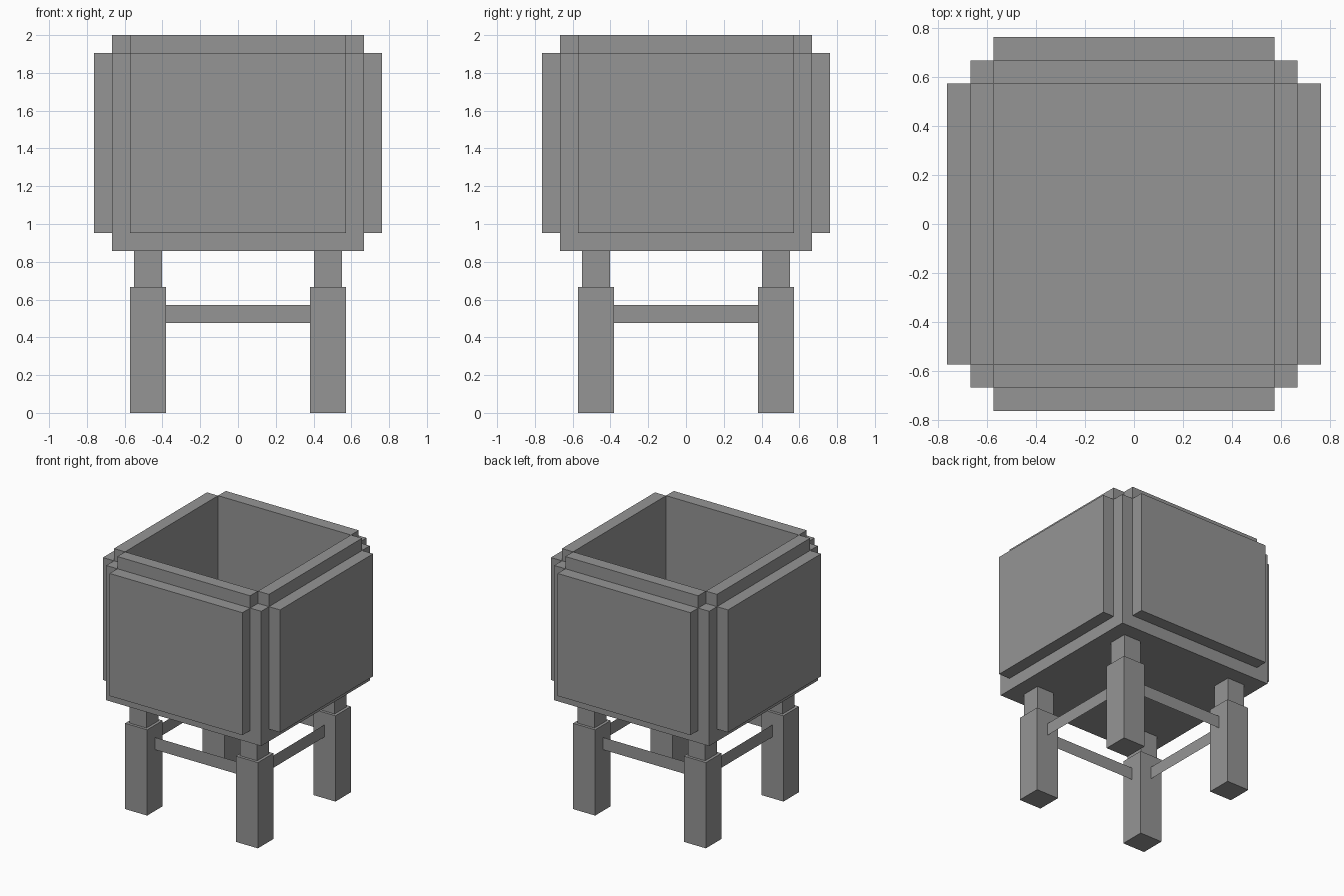
import bpy
import math
from mathutils import Matrix

if "Cube" in bpy.data.objects:
    bpy.data.objects.remove(bpy.data.objects["Cube"])

U = 2 / 21  # one module of the design

grey = bpy.data.materials.new("stone grey")
grey.diffuse_color = (0.30, 0.30, 0.30, 1)
grey.use_nodes = True
grey.node_tree.nodes["Principled BSDF"].inputs["Base Color"].default_value = grey.diffuse_color


def add_mesh(name, verts, faces, turn=0):
    mesh = bpy.data.meshes.new(name)
    mesh.from_pydata(verts, [], faces)
    mesh.transform(Matrix.Rotation(turn, 4, 'Z'))
    mesh.materials.append(grey)
    obj = bpy.data.objects.new(name, mesh)
    bpy.context.collection.objects.link(obj)
    return obj


def box(name, x, y, z, turn=0):
    verts = [(a, b, c) for c in z for b in y for a in x]
    faces = [(0, 2, 3, 1), (4, 5, 7, 6), (0, 1, 5, 4),
             (2, 6, 7, 3), (0, 4, 6, 2), (1, 3, 7, 5)]
    return add_mesh(name, verts, faces, turn)


# Basin floor
box("basin_floor", (-7 * U, 7 * U), (-7 * U, 7 * U), (9 * U, 10 * U))

# Four identical sides, turned about the centre
for i in range(4):
    t = i * math.pi / 2
    # Basin wall, raised outer panel and lower corner post
    box("basin_wall", (-6 * U, 6 * U), (-7 * U, -6 * U), (10 * U, 21 * U), t)
    box("outer_panel", (-6 * U, 6 * U), (-8 * U, -7 * U), (10 * U, 20 * U), t)
    box("corner_post", (6 * U, 7 * U), (-7 * U, -6 * U), (10 * U, 20 * U), t)
    # Stepped leg
    box("leg", (4 * U, 6 * U), (-6 * U, -4 * U), (0, 7 * U), t)
    box("leg_neck", (4.23 * U, 5.77 * U), (-5.77 * U, -4.23 * U), (7 * U, 9 * U), t)
    # Paper-thin rail between the legs
    add_mesh("leg_rail",
             [(-4 * U, -5 * U, 5 * U), (4 * U, -5 * U, 5 * U),
              (4 * U, -5 * U, 6 * U), (-4 * U, -5 * U, 6 * U)],
             [(0, 1, 2, 3)], t)
